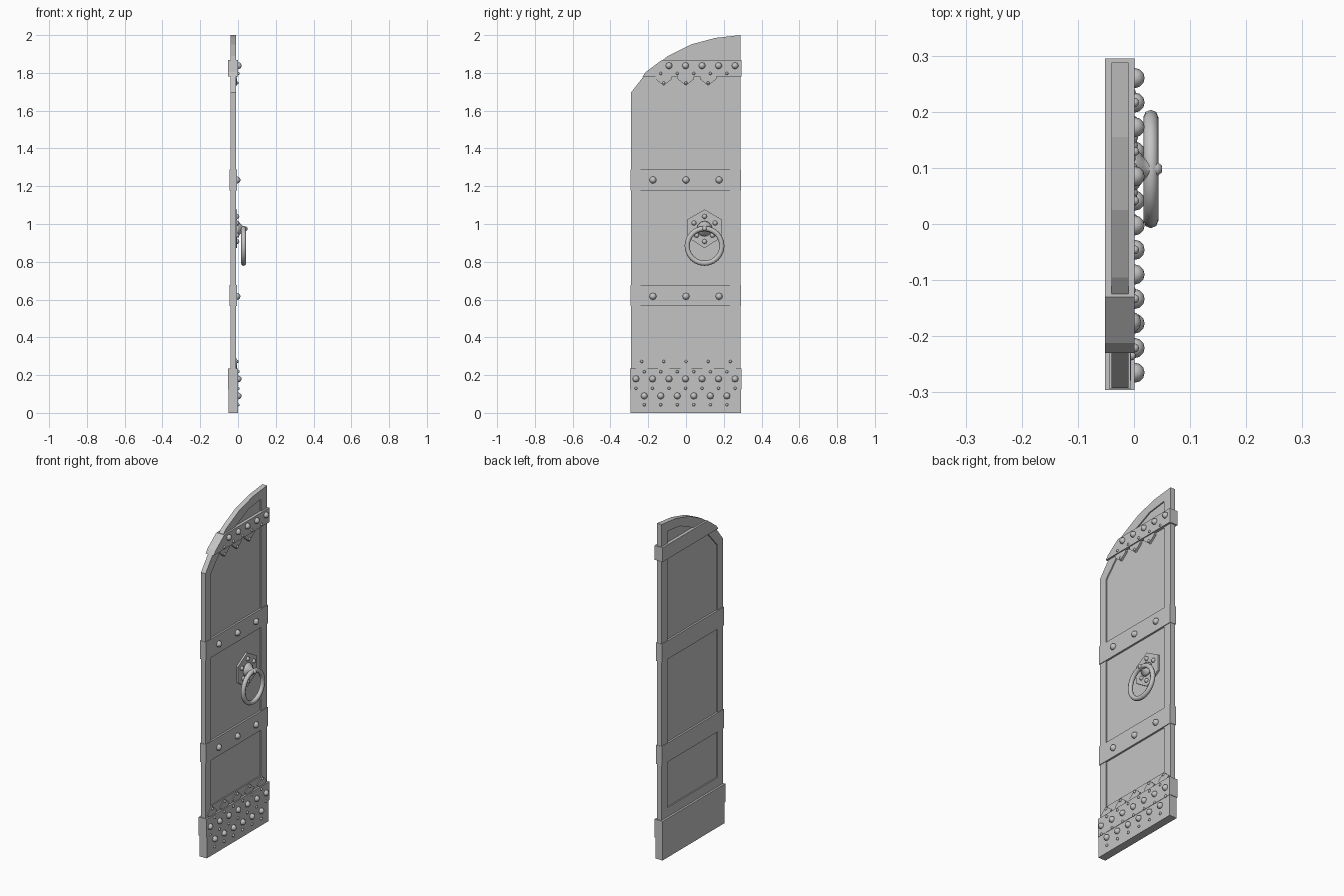
import bpy, bmesh, math
from mathutils import Matrix, Vector

cube = bpy.data.objects.get("Cube")
if cube:
    bpy.data.objects.remove(cube, do_unlink=True)

GREY = (0.55, 0.55, 0.55, 1)
mat = bpy.data.materials.new("plain grey")
mat.use_nodes = True
mat.diffuse_color = GREY
mat.node_tree.nodes["Principled BSDF"].inputs["Base Color"].default_value = GREY


def finish(bm, name, smooth=False):
    bmesh.ops.recalc_face_normals(bm, faces=bm.faces)
    for f in bm.faces:
        f.smooth = smooth
    mesh = bpy.data.meshes.new(name)
    bm.to_mesh(mesh)
    bm.free()
    mesh.materials.append(mat)
    ob = bpy.data.objects.new(name, mesh)
    bpy.context.collection.objects.link(ob)
    return ob


def extrude_x(bm, faces, depth):
    new = bmesh.ops.extrude_face_region(bm, geom=faces)["geom"]
    verts = [v for v in new if isinstance(v, bmesh.types.BMVert)]
    bmesh.ops.translate(bm, verts=verts, vec=(depth, 0, 0))


def plates(name, outlines, x0, x1):
    """Flat prisms from (y, z) outlines, extruded from x0 to x1."""
    bm = bmesh.new()
    faces = [bm.faces.new([bm.verts.new((x0, y, z)) for y, z in pts]) for pts in outlines]
    extrude_x(bm, faces, x1 - x0)
    return finish(bm, name)


def rivets(name, rows, x, radius):
    """Domed rivets: rows of (list of y, z) on the surface at x."""
    bm = bmesh.new()
    for ys, z in rows:
        for y in ys:
            m = Matrix.Translation((x, y, z)) @ Matrix.Rotation(math.pi / 2, 4, 'Y')
            bmesh.ops.create_uvsphere(bm, u_segments=8, v_segments=6, radius=radius, matrix=m)
    return finish(bm, name, True)


def steps(start, step, count):
    return [start + step * i for i in range(count)]


def rect(y0, y1, z0, z1):
    return [(y0, z0), (y1, z0), (y1, z1), (y0, z1)]


# Arched frame and recessed panel
outer = [(.288, 0), (.288, 2), (.155, 1.985), (.025, 1.95), (-.095, 1.89),
         (-.21, 1.8), (-.292, 1.695), (-.292, 0)]
inner = [(.233, .29), (.233, 1.94), (.115, 1.925), (.0, 1.873), (-.085, 1.82),
         (-.16, 1.765), (-.24, 1.676), (-.24, .29)]
bm = bmesh.new()
o = [bm.verts.new((-.04, y, z)) for y, z in outer]
i = [bm.verts.new((-.04, y, z)) for y, z in inner]
ring = [bm.faces.new((o[k - 1], o[k], i[k], i[k - 1])) for k in range(len(o))]
extrude_x(bm, ring, .03)
finish(bm, "door_frame")
plates("door_panel", [inner], -.033, -.017)

# Cross bands
plates("middle_bands", [rect(-.294, .29, .565, .678), rect(-.294, .29, 1.178, 1.288)], -.044, -.006)
plates("top_band", [[(.295, 1.782), (.295, 1.867), (-.13, 1.867), (-.212, 1.805), (-.23, 1.782)]],
       -.052, .001)
plates("lower_bottom_band", [rect(-.293, .291, 0, .125)], -.049, -.001)
plates("upper_bottom_band", [rect(-.296, .294, .125, .235)], -.052, .001)

# Pointed trim beside the bands
W = .044
low_tips = steps(-.235, .1175, 5)
top_tips = steps(-.118, .1175, 3)
plates("bottom_points", [[(y - W, .25), (y - W + .02, .23), (y + W - .02, .23), (y + W, .25),
                          (y, .288)] for y in low_tips], -.015, -.005)
plates("top_points", [[(y - W, 1.768), (y - W, 1.79), (y + W, 1.79), (y + W, 1.768),
                       (y, 1.732)] for y in top_tips], -.018, -.005)

# Rivets
P = .0875
odd, even = steps(-.265, P, 7), steps(-.221, P, 6)
rivets("large_band_rivets", [(odd, .18), (even, .09), (odd[2:], 1.838)], .001, .018)
rivets("small_band_rivets", [(odd, .13), (even, .043), (even, .218), (even[1:], 1.797)], .001, .008)
rivets("middle_rivets", [(steps(-.175, .175, 3), z) for z in (.617, 1.233)], -.006, .019)
rivets("point_rivets", [(low_tips, .272), (top_tips, 1.747)], -.005, .008)

# Handle plate
HY = .098
plates("handle_plate", [[(HY, .872), (HY + .09, .93), (HY + .09, 1.025), (HY, 1.077),
                         (HY - .09, 1.025), (HY - .09, .93)]], -.018, -.006)
rivets("handle_rivets", [([HY], 1.04), ([HY - .056, HY + .056], 1.005),
                         ([HY - .042, HY + .042], .94), ([HY], .907)], -.006, .013)

# Handle boss, a lathed cone that ends in a small knob
profile = [(-.008, .042), (.006, .036), (.016, .022), (.03, .012), (.042, .012), (.05, .006)]
bm = bmesh.new()
rings = []
for x, r in profile:
    rings.append([bm.verts.new((x, HY + r * math.cos(a), .975 + r * math.sin(a)))
                  for a in steps(0, math.tau / 12, 12)])
for a, b in zip(rings, rings[1:]):
    for k in range(12):
        bm.faces.new((a[k - 1], a[k], b[k], b[k - 1]))
bm.faces.new(rings[0])
bm.faces.new(rings[-1])
finish(bm, "handle_boss", True)

# Pull ring
bm = bmesh.new()
SEG, SIDES = 24, 8
loops = []
for a in steps(0, math.tau / SEG, SEG):
    out = Vector((0, math.cos(a), math.sin(a)))
    c = Vector((.03, HY, .884)) + out * .092
    loops.append([bm.verts.new(c + out * .0135 * math.cos(b) + Vector((.0135 * math.sin(b), 0, 0)))
                  for b in steps(0, math.tau / SIDES, SIDES)])
for s in range(SEG):
    for k in range(SIDES):
        bm.faces.new((loops[s - 1][k - 1], loops[s][k - 1], loops[s][k], loops[s - 1][k]))
finish(bm, "pull_ring", True)
